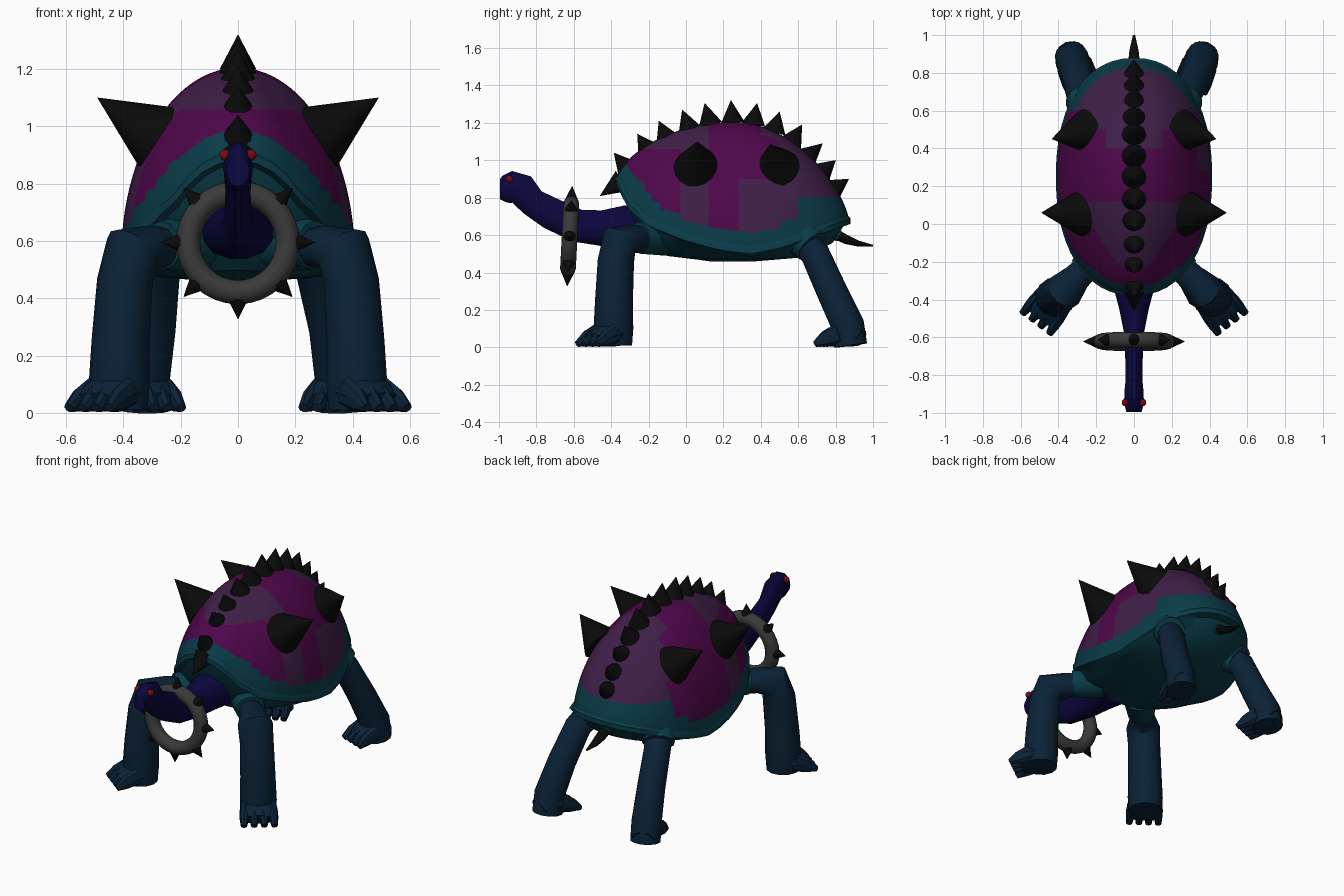
import bpy, bmesh, math
from mathutils import Vector as V

if "Cube" in bpy.data.objects:
    bpy.data.objects.remove(bpy.data.objects["Cube"])


def mat(name, r, g, b):
    m = bpy.data.materials.new(name)
    m.diffuse_color = (r, g, b, 1)
    m.use_nodes = True
    m.node_tree.nodes["Principled BSDF"].inputs["Base Color"].default_value = m.diffuse_color
    return m


MAGENTA = mat("magenta shell", .078, .002, .070)
PURPLE = mat("dull purple shell", .050, .014, .065)
TEAL = mat("teal rim", .003, .045, .066)
BLUE = mat("slate blue skin", .003, .016, .038)
NAVY = mat("navy neck", .003, .002, .047)
BLACK = mat("black spikes", .003, .003, .003)
GREY = mat("grey collar", .042, .042, .042)
RED = mat("red eyes", .19, .003, .006)


def finish(bm, name, mats, angle=35):
    bmesh.ops.recalc_face_normals(bm, faces=bm.faces)
    me = bpy.data.meshes.new(name)
    bm.to_mesh(me)
    bm.free()
    for m in mats:
        me.materials.append(m)
    for p in me.polygons:
        p.use_smooth = True
    me.set_sharp_from_angle(angle=math.radians(angle))
    ob = bpy.data.objects.new(name, me)
    bpy.context.collection.objects.link(ob)
    return ob


def bridge(bm, rings):
    n = len(rings[0])
    for a, b in zip(rings, rings[1:]):
        for i in range(n):
            j = (i + 1) % n
            bm.faces.new((a[i], a[j], b[j], b[i]))


def tube(name, secs, m, hint=(1, 0, 0), sides=12, angle=35):
    """Loft ellipses along a path; each section is (centre, half width, half height)."""
    bm = bmesh.new()
    pts = [V(s[0]) for s in secs]
    rings = []
    for i, (c, ru, rv) in enumerate(secs):
        t = (pts[min(i + 1, len(pts) - 1)] - pts[max(i - 1, 0)]).normalized()
        u = V(hint) - t * t.dot(V(hint))
        if u.length < .05:
            u = t.orthogonal()
        u.normalize()
        v = t.cross(u)
        ring = []
        for k in range(sides):
            a = 2 * math.pi * k / sides
            ring.append(bm.verts.new(V(c) + u * ru * math.cos(a) + v * rv * math.sin(a)))
        rings.append(ring)
    bridge(bm, rings)
    bm.faces.new(rings[0])
    bm.faces.new(rings[-1])
    return finish(bm, name, [m], angle)


def spike(name, base, tip, r, sides=12):
    return tube(name, [(base, r, r), (tip, .001, .001)], BLACK, (1, 0, 0), sides)


def lookup(table, x):
    for (x0, z0), (x1, z1) in zip(table, table[1:]):
        if x <= x1:
            return z0 + (z1 - z0) * max(0, (x - x0) / (x1 - x0))
    return table[-1][1]


# shell outline: superellipse seen from above, with a rim that dips along the sides
RIM = [(-.37, .91), (-.3, .77), (-.2, .68), (0, .60), (.2, .545), (.35, .53), (.5, .56), (.7, .63), (.87, .69)]
# upper edge of the teal band, stepping up at the back
BAND = [(-.37, 1.02), (-.3, .97), (-.22, .85), (-.13, .755), (0, .68), (.2, .625), (.4, .615), (.6, .68),
        (.601, .8), (.87, .8)]
N = 48


def rim_point(i):
    a = 2 * math.pi * i / N
    c, s = math.cos(a), math.sin(a)
    x = math.copysign(abs(c) ** .9, c) * .408
    y = math.copysign(abs(s) ** .9, s) * .62 + .25
    return x, y, lookup(RIM, y), s


# domed shell
bm = bmesh.new()
rings = []
for j in range(25):
    th = math.radians(88) * j / 24
    ring = []
    for i in range(N):
        x, y, z, s = rim_point(i)
        p = 1 + (.5 if s > 0 else .38) * s * s
        f, g = math.cos(th), math.sin(th) ** p
        ring.append(bm.verts.new((x * f, .25 + (y - .25) * f, z + (1.205 - z) * g)))
    rings.append(ring)
bridge(bm, rings)
bm.faces.new(rings[-1])
# cut clean edges for the painted plates
for co, no in [((0, y, 0), (0, 1, 0)) for y in (-.03, .12, .28, .4, .5, .6)] + \
              [((0, 0, z), (0, 0, 1)) for z in (.8, .9, 1.06)] + \
              [((x, 0, 0), (1, 0, 0)) for x in (-.15, .15)]:
    bmesh.ops.bisect_plane(bm, geom=bm.verts[:] + bm.edges[:] + bm.faces[:], plane_co=co, plane_no=no)
for f in bm.faces:
    x, y, z = f.calc_center_median()
    if z < lookup(BAND, y):
        f.material_index = 2
    elif y < -.03:
        f.material_index = 1 if z > 1.06 else 0
    elif .12 < y < .28:
        f.material_index = 0
    elif y < .12 or y > .6:
        f.material_index = 1
    elif z < .9:
        f.material_index = 1 if x > 0 else 0
    elif y < .4 or (y < .5 and abs(x) > .15):
        f.material_index = 0
    else:
        f.material_index = 1
finish(bm, "shell", [MAGENTA, PURPLE, TEAL])

# rim lip and belly
bm = bmesh.new()
rings = []
for sc, drop, mix, low in ((.985, -.02, 0, 0), (1.015, 0, 0, 0), (1.015, .03, 0, 0), (.95, .045, 0, 0),
                           (.86, .05, .55, .49), (.62, .05, .93, .47), (.2, .05, 1, .46)):
    ring = []
    for i in range(N):
        x, y, z, s = rim_point(i)
        z = (z - drop) * (1 - mix) + low * mix
        ring.append(bm.verts.new((x * sc, .25 + (y - .25) * sc, z)))
    rings.append(ring)
bridge(bm, rings)
bm.faces.new(rings[-1])
finish(bm, "rim_and_belly", [TEAL])

# ridge spikes: (base y, base z, tip y, tip z)
RIDGE = [(-.34, .89, -.46, .81), (-.31, .95, -.385, 1.04), (-.2, 1.05, -.26, 1.14), (-.1, 1.11, -.145, 1.21),
         (.02, 1.16, -.02, 1.27), (.13, 1.19, .1, 1.305), (.25, 1.2, .24, 1.32), (.36, 1.19, .38, 1.305),
         (.47, 1.15, .5, 1.26), (.56, 1.09, .62, 1.19), (.64, 1.01, .73, 1.09), (.72, .93, .8, 1.0),
         (.78, .84, .87, .9)]
for y0, z0, y1, z1 in RIDGE:
    spike("ridge_spike", (0, y0, z0), (0, y1, z1), .064)

# neck and head
tube("neck_and_head", [((0, -.2, .65), .14, .115), ((0, -.33, .65), .11, .11), ((0, -.45, .637), .078, .098),
                       ((0, -.58, .65), .052, .09), ((0, -.72, .715), .046, .088), ((0, -.82, .775), .044, .078),
                       ((0, -.88, .845), .05, .088), ((0, -.93, .857), .052, .088), ((0, -.97, .845), .047, .074),
                       ((0, -.995, .845), .04, .055)], NAVY, sides=14)

# spiked collar
C, UP = V((0, -.622, .595)), V((0, .05, 1)).normalized()
bpy.ops.mesh.primitive_torus_add(location=C, rotation=(math.radians(87), 0, 0), major_radius=.174,
                                 minor_radius=.042, major_segments=32, minor_segments=12)
collar = bpy.context.object
collar.name = "collar"
collar.data.materials.append(GREY)
bpy.ops.object.shade_smooth_by_angle(angle=math.radians(40))
for k in range(8):
    d = V((1, 0, 0)) * math.cos(k * math.pi / 4) + UP * math.sin(k * math.pi / 4)
    spike("collar_spike", C + d * .2, C + d * .268, .034, 10)

# tail
tube("tail_root", [((0, .74, .63), .05, .04), ((0, .82, .595), .036, .03)], TEAL)
tube("tail", [((0, .80, .605), .034, .028), ((0, .86, .575), .031, .024), ((0, .92, .555), .024, .016),
              ((0, 1.0, .543), .006, .005)], BLACK)

# mirrored parts
for sx, side in ((1, "right"), (-1, "left")):
    def P(x, y, z):
        return (sx * x, y, z)

    # eyes and flank spikes
    bpy.ops.mesh.primitive_uv_sphere_add(segments=12, ring_count=8, radius=.02, location=P(.045, -.945, .9))
    eye = bpy.context.object
    eye.name = side + "_eye"
    eye.data.materials.append(RED)
    bpy.ops.object.shade_smooth()
    spike(side + "_front_flank_spike", P(.275, .06, .96), P(.49, .06, 1.1), .125, 16)
    spike(side + "_back_flank_spike", P(.25, .49, .96), P(.435, .45, 1.085), .12, 16)

    # legs: (name, sleeve, path with radius, foot direction, foot half width); left back leg stands closer in
    k = .015 * sx
    LEGS = [("front", [(.15, -.12, .6, .11), (.265, -.25, .585, .085)],
             [(.2, -.18, .57, .065), (.3, -.28, .58, .075), (.37, -.355, .565, .102), (.395, -.375, .46, .098),
              (.41, -.385, .25, .102), (.415, -.388, .1, .107), (.415, -.388, .01, .1)], (.6, -.8), .112),
            ("back", [(.2, .55, .66, .12), (.275, .67, .54, .095)],
             [(.22, .57, .62, .08), (.28, .69, .5, .08), (.315 + k, .78, .3, .084), (.342 + k, .865, .12, .09),
              (.345 + k, .88, .01, .09)], (-.35, -.937), .095)]
    for name, sleeve, path, (dx, dy), w in LEGS:
        across = (sx * -dy, dx, 0)
        tag = side + "_" + name
        tube(tag + "_sleeve", [(P(*s[:3]), s[3], s[3]) for s in sleeve], TEAL, across)
        tube(tag + "_leg", [(P(*s[:3]), s[3], s[3]) for s in path], BLUE, across)
        ax, ay = path[-1][:2]

        def F(s, q, z):
            return P(ax + dx * s - dy * q, ay + dy * s + dx * q, z)

        tube(tag + "_foot", [(F(-.06, 0, .05), w * .7, .045), (F(0, 0, .075), w * .92, .072),
                             (F(.08, 0, .062), w, .06), (F(.13, 0, .038), w, .036)], BLUE, across)
        for q in (-.75, -.25, .25, .75):
            tube(tag + "_toe", [(F(.04, q * w * .95, .075), .028, .055), (F(.12, q * w * 1.0, .045), .028, .043),
                                (F(.175, q * w * 1.06, .018), .019, .017)], BLUE, across, 8)
